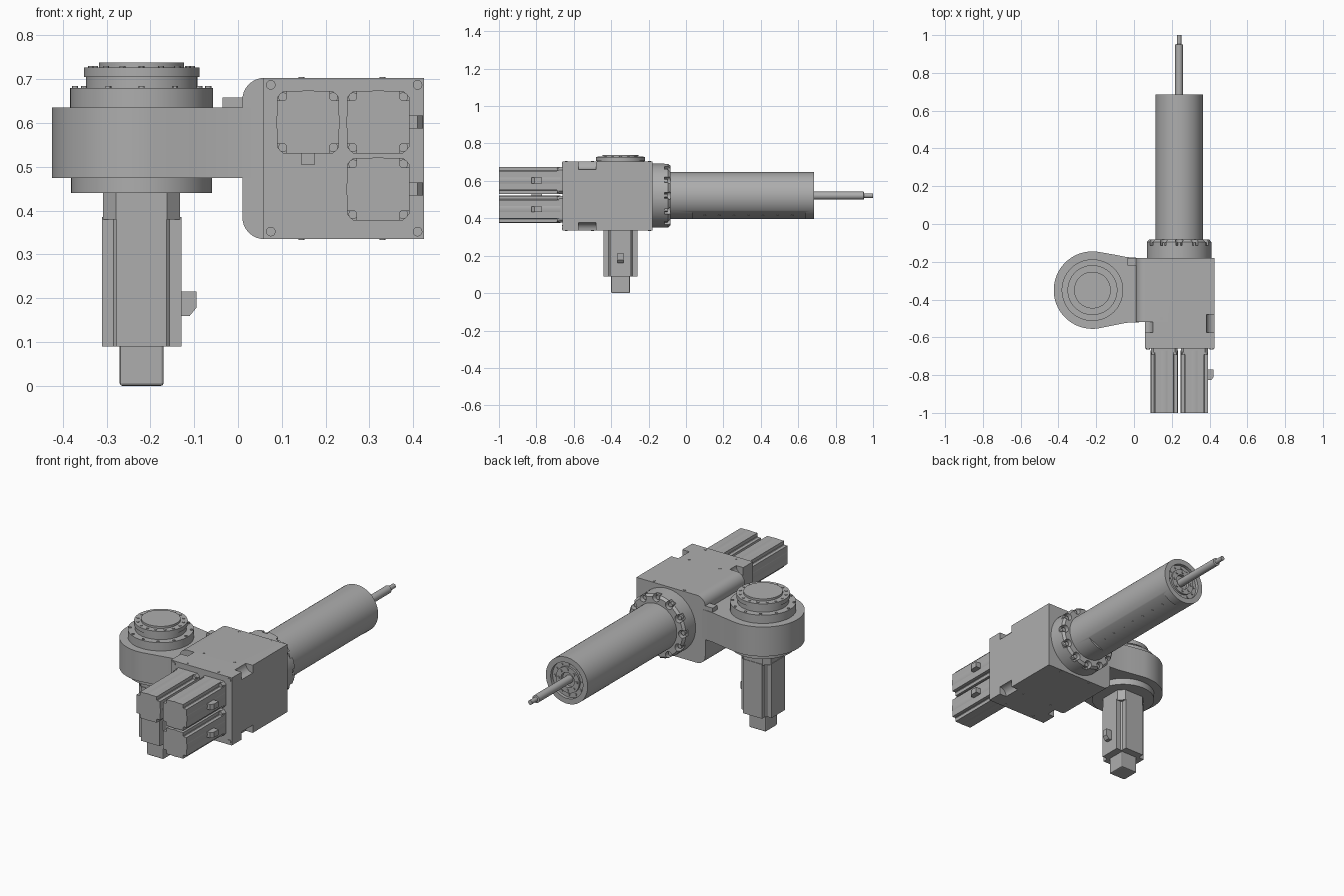
import bpy, bmesh, math
from mathutils import Vector, Matrix

if "Cube" in bpy.data.objects:
    bpy.data.objects.remove(bpy.data.objects["Cube"])

GREY = (0.42, 0.42, 0.42, 1)
mat = bpy.data.materials.new("machine grey")
mat.use_nodes = True
mat.diffuse_color = GREY
mat.node_tree.nodes["Principled BSDF"].inputs["Base Color"].default_value = GREY


def finish(name, bm):
    bmesh.ops.recalc_face_normals(bm, faces=bm.faces)
    me = bpy.data.meshes.new(name)
    bm.to_mesh(me)
    bm.free()
    me.materials.append(mat)
    ob = bpy.data.objects.new(name, me)
    bpy.context.collection.objects.link(ob)
    return ob


def place(axis, u, v, w):
    return Vector({"x": (w, u, v), "y": (u, w, v), "z": (u, v, w)}[axis])


def prism(name, pts, axis, lo, hi):
    """Extrude a flat outline along an axis."""
    bm = bmesh.new()
    face = bm.faces.new([bm.verts.new(place(axis, u, v, lo)) for u, v in pts])
    top = bmesh.ops.extrude_face_region(bm, geom=[face])["geom"]
    move = place(axis, 0, 0, hi - lo)
    bmesh.ops.translate(bm, verts=[g for g in top if isinstance(g, bmesh.types.BMVert)], vec=move)
    return finish(name, bm)


def box(name, x, y, z):
    return prism(name, [(x[0], y[0]), (x[1], y[0]), (x[1], y[1]), (x[0], y[1])], "z", *z)


def circle(u, v, r, n, a0=0.0, a1=360.0, closed=True):
    steps = n if closed else n - 1
    angles = [math.radians(a0 + (a1 - a0) * i / steps) for i in range(n)]
    return [(u + r * math.cos(a), v + r * math.sin(a)) for a in angles]


def lathe(name, profile, axis, u, v, n=64):
    """Turn (radius, height) steps around an axis and cap both ends."""
    bm = bmesh.new()
    rings = [[bm.verts.new(place(axis, a, b, h)) for a, b in circle(u, v, r, n)] for r, h in profile]
    for low, high in zip(rings, rings[1:]):
        for i in range(n):
            j = (i + 1) % n
            bm.faces.new((low[i], low[j], high[j], high[i]))
    bm.faces.new(rings[0])
    bm.faces.new(rings[-1])
    return finish(name, bm)


def smooth(ob):
    bpy.ops.object.select_all(action="DESELECT")
    ob.select_set(True)
    bpy.context.view_layer.objects.active = ob
    bpy.ops.object.shade_smooth_by_angle(angle=math.radians(30))


def join(name, obs):
    bpy.ops.object.select_all(action="DESELECT")
    for o in obs:
        o.select_set(True)
    bpy.context.view_layer.objects.active = obs[0]
    if len(obs) > 1:
        bpy.ops.object.join()
    obs[0].name = name
    return obs[0]


def cut(ob, cutters):
    tool = join("cutter", cutters)
    mod = ob.modifiers.new("cut", "BOOLEAN")
    mod.operation, mod.solver, mod.object = "DIFFERENCE", "EXACT", tool
    bpy.ops.object.select_all(action="DESELECT")
    bpy.context.view_layer.objects.active = ob
    bpy.ops.object.modifier_apply(modifier=mod.name)
    bpy.data.objects.remove(tool)


def bolts(name, axis, spots, r, lo, hi):
    smooth(join(name, [prism(name, circle(u, v, r, 12), axis, lo, hi) for u, v in spots]))


def notched(u, v, h, n):
    """Square outline with a square notch in each corner."""
    k = h - n
    quarter = [(h, -k), (h, k), (k, k), (k, h)]
    pts = []
    for c, s in ((1, 0), (0, 1), (-1, 0), (0, -1)):
        pts += [(u + c * a - s * b, v + s * a + c * b) for a, b in quarter[:3]]
    return pts


def chamfered(u, v, h, c):
    k = h - c
    return [(u + a, v + b) for a, b in ((h, -k), (h, k), (k, h), (-k, h), (-h, k), (-h, -k), (-k, -h), (k, -h))]


# Slewing arm: round end flowing into the main housing
TX, TY = -0.22, -0.35
outline = circle(TX, TY, 0.205, 44, 82, 278, False)
outline += [(-0.1, -0.535), (-0.04, -0.523), (0.03, -0.52), (0.03, -0.18), (-0.04, -0.175), (-0.1, -0.163)]
smooth(prism("slewing_arm", outline, "z", 0.475, 0.635))
box("arm_stop_block", (-0.035, 0.015), (-0.22, -0.18), (0.63, 0.658))

# Stepped turret on the arm and lower flange
smooth(lathe("turret", [(0.163, 0.63), (0.163, 0.68), (0.127, 0.68), (0.127, 0.705), (0.132, 0.705),
                        (0.132, 0.727), (0.097, 0.727), (0.097, 0.738)], "z", TX, TY))
smooth(lathe("lower_flange", [(0.161, 0.44), (0.161, 0.48)], "z", TX, TY))
bolts("turret_outer_bolts", "z", circle(TX, TY, 0.152, 12), 0.007, 0.675, 0.684)
bolts("turret_inner_bolts", "z", circle(TX, TY, 0.115, 16), 0.007, 0.72, 0.73)

# Vertical motor under the arm
prism("arm_motor_collar", chamfered(TX, TY, 0.088, 0.03), "z", 0.38, 0.45)
prism("arm_motor_body", notched(TX, TY, 0.091, 0.034), "z", 0.09, 0.385)
smooth(lathe("arm_motor_core", [(0.086, 0.09), (0.086, 0.385)], "z", TX, TY, 32))
encoder = box("arm_motor_encoder", (TX - 0.05, TX + 0.05), (TY - 0.05, TY + 0.05), (0, 0.1))
bev = encoder.modifiers.new("bevel", "BEVEL")
bev.width, bev.segments = 0.006, 2
prism("arm_motor_plug", [(-0.135, 0.16), (-0.11, 0.16), (-0.095, 0.178), (-0.095, 0.215), (-0.135, 0.215)],
      "y", TY - 0.015, TY + 0.015)

# Main housing: body with rounded left edges, narrower front plate
X0, X1, Z0, Z1 = 0.01, 0.425, 0.335, 0.703
R = 0.05
shape = [(X1, Z0), (X1, Z1)]
shape += circle(X0 + R, Z1 - R, R, 10, 90, 180, False) + circle(X0 + R, Z0 + R, R, 10, 180, 270, False)
body = prism("main_housing", shape, "y", -0.52, -0.18)
front = box("housing_front", (0.058, X1), (-0.66, -0.515), (Z0, Z1))
# Wrench pockets behind the four front corners
for ob in (body, front):
    cutters = [prism("cutter", circle(x, z, 0.042, 24), "y", -0.575, -0.48)
               for x, z in ((X1, Z0), (X1, Z1))]
    if ob is front:
        cutters += [prism("cutter", circle(0.058, z, 0.042, 24), "y", -0.575, -0.515) for z in (Z0, Z1)]
    cut(ob, cutters)
    smooth(ob)
bolts("housing_front_screws", "y", [(x, z) for x in (0.075, 0.41) for z in (0.352, 0.687)], 0.011, -0.664, -0.65)
for name, z in (("housing_top_screws", Z1), ("housing_bottom_screws", Z0)):
    bolts(name, "z", [(x, y) for x in (0.145, 0.33) for y in (-0.195, -0.5, -0.64)], 0.007, z - 0.002, z + 0.002)

# Three axis motors on the housing front
for i, (x, z) in enumerate(((0.16, 0.6), (0.32, 0.6), (0.32, 0.46))):
    z += 0.002 if z > 0.5 else -0.011 + 0.0
    prism(f"axis_motor_flange_{i}", chamfered(x, z, 0.071, 0.014), "y", -0.68, -0.655)
    prism(f"axis_motor_body_{i}", notched(x, z, 0.071, 0.021), "y", -1.0, -0.67)
    smooth(lathe(f"axis_motor_core_{i}", [(0.073, -1.0), (0.073, -0.67)], "y", x, z, 32))
    bolts(f"axis_motor_screws_{i}", "y", [(x + a, z + b) for a in (-0.057, 0.057) for b in (-0.057, 0.057)],
          0.011, -0.69, -0.675)
    if i:
        prism(f"axis_motor_plug_{i}", [(x + 0.06, -0.825), (x + 0.09, -0.825), (x + 0.102, -0.81),
                                       (x + 0.102, -0.77), (x + 0.06, -0.77)], "z", z - 0.015, z + 0.015)
    else:
        box("axis_motor_plug_0", (x - 0.015, x + 0.015), (-0.825, -0.77), (z - 0.098, z - 0.06))

# Clamp flange behind the housing with bolt pockets around the rim
CX, CZ = 0.239, 0.521
flange = lathe("clamp_flange", [(0.171, -0.185), (0.171, -0.095), (0.16, -0.082), (0.1, -0.082)], "y", CX, CZ)
pocket_spots = circle(CX, CZ, 0.157, 12)
cut(flange, [prism("cutter", circle(u, v, 0.021, 16), "y", -0.115, -0.05) for u, v in pocket_spots])
smooth(flange)
bolts("clamp_bolts", "y", circle(CX, CZ, 0.153, 12), 0.012, -0.12, -0.098)

# Spindle barrel with recessed nose and a milled flat low on its side
barrel = lathe("spindle_barrel", [(0.126, -0.09), (0.126, 0.685), (0.097, 0.685), (0.097, 0.668),
                                  (0.07, 0.668), (0.07, 0.678), (0.04, 0.678), (0.04, 0.66)], "y", CX, CZ)
tilt = math.radians(-66)
mill = prism("cutter", [(0.02, 0.115), (0.06, 0.145), (0.61, 0.145), (0.65, 0.115), (0.65, 0.2), (0.02, 0.2)],
             "z", -0.1, 0.1)
mill.data.transform(Matrix(((0, math.cos(tilt), -math.sin(tilt), CX), (1, 0, 0, 0),
                            (0, math.sin(tilt), math.cos(tilt), CZ), (0, 0, 0, 1))))
mill.data.clear_geometry()
bm = bmesh.new()
bmesh.ops.create_cube(bm, size=1)
out = Vector((math.cos(tilt), 0, math.sin(tilt)))
frame = Matrix.Translation(Vector((CX, 0.335, CZ)) + out * 0.165) @ Matrix.Rotation(-tilt, 4, "Y")
bm.transform(frame @ Matrix.Diagonal((0.1, 0.6, 0.2, 1)))
bpy.data.objects.remove(mill)
cut(barrel, [finish("cutter", bm)])
smooth(barrel)

# Screw row on the milled flat
row = []
for i in range(7):
    screw = prism("screw", circle(0, 0, 0.006, 10), "x", 0.113, 0.117)
    screw.data.transform(Matrix.Translation((CX, 0.1 + i * 0.078, CZ)) @ Matrix.Rotation(-tilt, 4, "Y"))
    row.append(screw)
join("barrel_screws", row)

# Nose bolts and stepped output shaft
bolts("nose_outer_bolts", "y", circle(CX, CZ, 0.083, 12), 0.007, 0.66, 0.673)
bolts("nose_inner_bolts", "y", circle(CX, CZ, 0.055, 8), 0.007, 0.67, 0.683)
smooth(lathe("output_shaft", [(0.021, 0.65), (0.021, 0.95), (0.012, 0.952), (0.012, 1.0)], "y", CX, CZ, 32))
